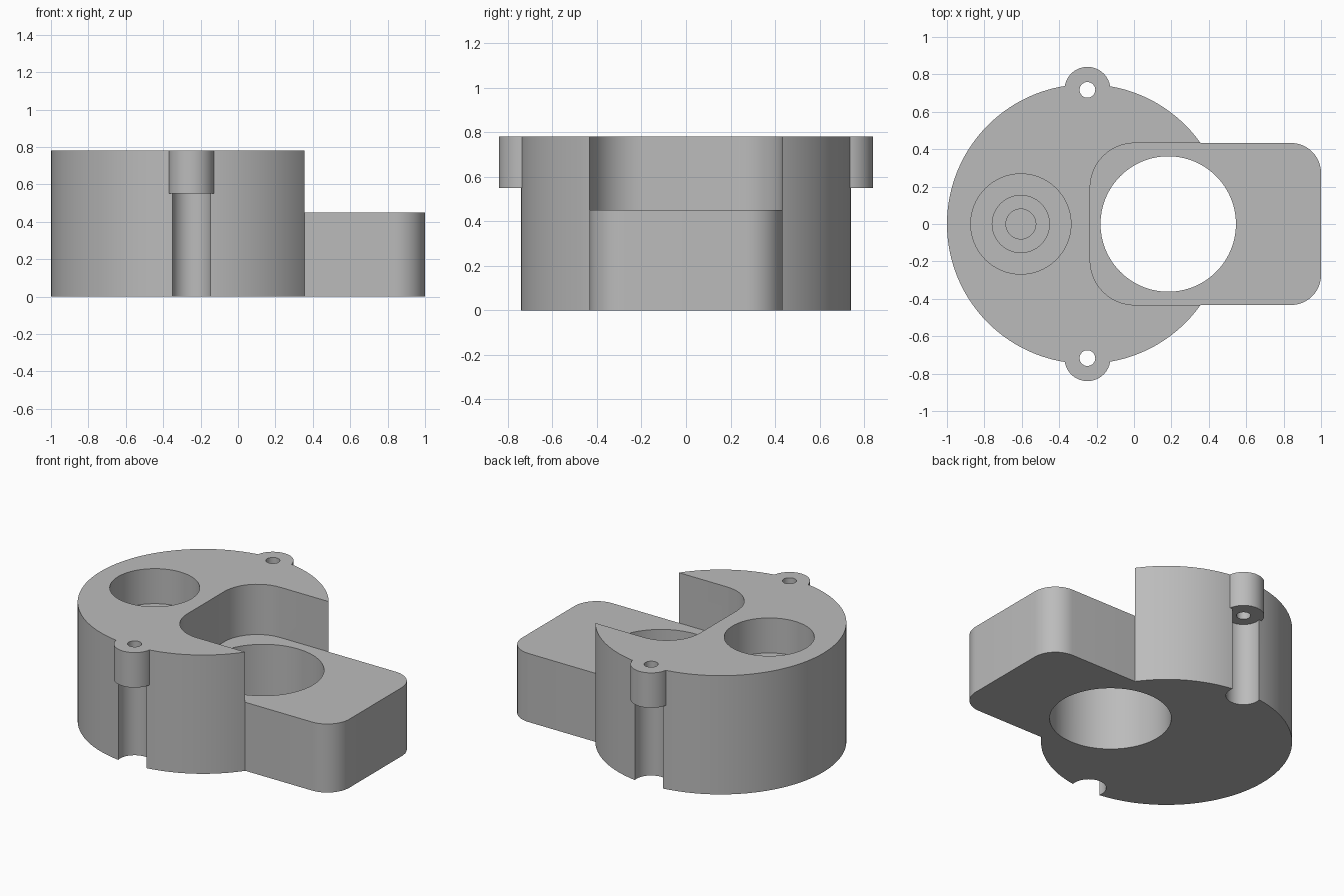
import bpy, bmesh, math

default = bpy.data.objects.get("Cube")
if default:
    bpy.data.objects.remove(default, do_unlink=True)

grey = bpy.data.materials.new("plain grey")
grey.use_nodes = True
COLOUR = (0.5, 0.5, 0.5, 1)
grey.diffuse_color = COLOUR
grey.node_tree.nodes["Principled BSDF"].inputs["Base Color"].default_value = COLOUR

TOP, ARM_TOP, EAR_BOTTOM = 0.78, 0.45, 0.55
BODY_X, BODY_R = -0.253, 0.747
EAR_X, EAR_Y = -0.249, 0.717
HALF_WIDTH = 0.433
BORE_X = -0.605


def extrude(name, outline, z0, z1):
    """Solid prism from a counter-clockwise outline."""
    bm = bmesh.new()
    face = bm.faces.new([bm.verts.new((x, y, z0)) for x, y in outline])
    new = bmesh.ops.extrude_face_region(bm, geom=[face])["geom"]
    bmesh.ops.translate(bm, vec=(0, 0, z1 - z0),
                        verts=[v for v in new if isinstance(v, bmesh.types.BMVert)])
    bmesh.ops.recalc_face_normals(bm, faces=bm.faces)
    mesh = bpy.data.meshes.new(name)
    bm.to_mesh(mesh)
    bm.free()
    mesh.materials.append(grey)
    obj = bpy.data.objects.new(name, mesh)
    bpy.context.collection.objects.link(obj)
    return obj


def arc(cx, cy, r, start, end, n):
    angles = [math.radians(start + (end - start) * i / n) for i in range(n + 1)]
    return [(cx + r * math.cos(a), cy + r * math.sin(a)) for a in angles]


def cylinder(name, cx, cy, r, z0, z1, n=64):
    return extrude(name, arc(cx, cy, r, 0, 360, n)[:-1], z0, z1)


def rounded_side(x_round, x_flat, r):
    """Rectangle outline with both corners rounded at the x_round end."""
    s = 1 if x_round > x_flat else -1
    cx, cy = x_round - s * r, HALF_WIDTH - r
    if s > 0:
        corners = arc(cx, -cy, r, -90, 0, 12) + arc(cx, cy, r, 0, 90, 12)
    else:
        corners = arc(cx, cy, r, 90, 180, 12) + arc(cx, -cy, r, 180, 270, 12)
    return corners + [(x_flat, s * HALF_WIDTH), (x_flat, -s * HALF_WIDTH)]


def combine(target, part, operation):
    mod = target.modifiers.new(part.name, "BOOLEAN")
    mod.operation, mod.solver, mod.object = operation, "EXACT", part
    bpy.context.view_layer.objects.active = target
    bpy.ops.object.modifier_apply(modifier=mod.name)
    bpy.data.objects.remove(part, do_unlink=True)


# Round housing with the pocket over the arm
housing = cylinder("housing", BODY_X, 0, BODY_R, 0, TOP, 128)
combine(housing, extrude("pocket", rounded_side(-0.235, 1.2, 0.24), ARM_TOP, 1), "DIFFERENCE")

# Low arm with rounded outer corners
combine(housing, extrude("arm", rounded_side(1, 0.1, 0.16), 0, ARM_TOP), "UNION")

# Large through hole
combine(housing, cylinder("through_hole", 0.183, 0, 0.362, -0.1, 1, 96), "DIFFERENCE")

# Stepped blind bore
for r, floor in ((0.268, 0.55), (0.153, 0.36), (0.08, 0.2)):
    combine(housing, cylinder("bore", BORE_X, 0, r, floor, 1), "DIFFERENCE")

# Screw ears, each over a clearance groove
for side in (-1, 1):
    y = side * EAR_Y
    combine(housing, cylinder("groove", EAR_X, y, 0.105, -0.1, EAR_BOTTOM), "DIFFERENCE")
    combine(housing, cylinder("ear", EAR_X, y, 0.123, EAR_BOTTOM, TOP), "UNION")
    combine(housing, cylinder("screw_hole", EAR_X, y, 0.042, -0.1, 1, 32), "DIFFERENCE")

bpy.ops.object.select_all(action="DESELECT")
housing.select_set(True)
bpy.context.view_layer.objects.active = housing
bpy.ops.object.shade_smooth_by_angle(angle=math.radians(30))
